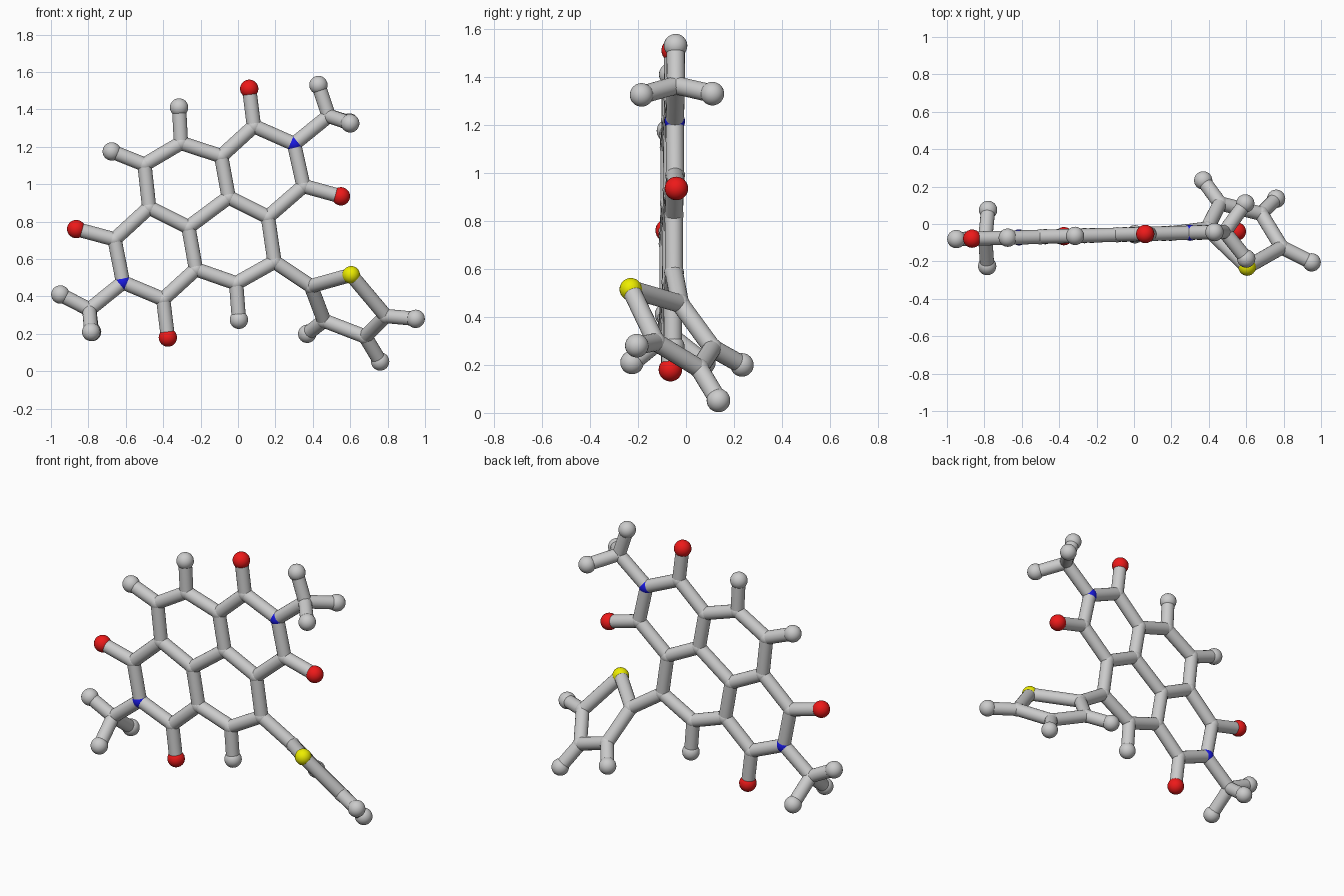
import bpy, bmesh
from mathutils import Vector

if "Cube" in bpy.data.objects:
    bpy.data.objects.remove(bpy.data.objects["Cube"])

STICK, TIP, JOINT = 0.038, 0.049, 0.041


def mat(name, col):
    m = bpy.data.materials.new(name)
    m.diffuse_color = (*col, 1)
    m.use_nodes = True
    m.node_tree.nodes["Principled BSDF"].inputs["Base Color"].default_value = m.diffuse_color
    return m


MATS = {"O": mat("red", (0.85, 0.01, 0.01)), "N": mat("blue", (0.01, 0.01, 0.75)),
        "S": mat("yellow", (0.85, 0.85, 0.0))}
NAMES = {"O": "oxygen_ball", "N": "nitrogen_joint", "S": "sulfur_ball",
         "H": "hydrogen_ball", "C": "carbon_joint"}
RADII = {"O": TIP, "H": TIP, "S": 0.047, "N": 0.043, "C": JOINT}


def finish(bm, name, material=None):
    me = bpy.data.meshes.new(name)
    for f in bm.faces:
        f.smooth = True
    bm.to_mesh(me)
    bm.free()
    ob = bpy.data.objects.new(name, me)
    bpy.context.collection.objects.link(ob)
    if material:
        me.materials.append(material)
    bpy.context.view_layer.objects.active = ob
    ob.select_set(True)
    bpy.ops.object.shade_smooth_by_angle()
    ob.select_set(False)


def ball(kind, p):
    bm = bmesh.new()
    bmesh.ops.create_uvsphere(bm, u_segments=24, v_segments=16, radius=RADII[kind])
    bmesh.ops.translate(bm, verts=bm.verts, vec=p)
    finish(bm, NAMES[kind], MATS.get(kind))


def stick(a, b):
    d = b - a
    bm = bmesh.new()
    bmesh.ops.create_cone(bm, cap_ends=True, segments=20, radius1=STICK,
                          radius2=STICK, depth=d.length)
    bmesh.ops.rotate(bm, verts=bm.verts, matrix=d.to_track_quat('Z', 'Y').to_matrix())
    bmesh.ops.translate(bm, verts=bm.verts, vec=(a + b) / 2)
    finish(bm, "bond_stick")


# atoms of the flat fused-ring sheet (x, z), lying on a slightly turned plane
sheet = {
    "O1": (.06, 1.51), "C1": (.085, 1.31), "N1": (.30, 1.215), "C2": (.35, .99),
    "O2": (.55, .935), "C3": (.16, .825), "C4": (-.05, .93), "C5": (-.09, 1.15),
    "C6": (-.305, 1.22), "H6": (-.315, 1.41), "C7": (-.50, 1.105), "H7": (-.675, 1.175),
    "C8": (-.475, .875), "C9": (-.265, .77), "C10": (-.225, .545), "C11": (-.01, .47),
    "H11": (.005, .275), "C12": (.195, .585), "C13": (-.66, .705), "O3": (-.865, .76),
    "N2": (-.615, .475), "C14": (-.40, .385), "O4": (-.375, .18),
    "C15": (.485, 1.365), "H15": (.43, 1.53), "C16": (-.795, .33), "H16": (-.95, .41),
}
atoms = {k: Vector((x, -.055 + .027 * x, z)) for k, (x, z) in sheet.items()}

# methyl hydrogens out of the sheet, and the tilted five-ring
extra = {
    "H15a": (.595, .11, 1.33), "H15b": (.60, -.185, 1.325),
    "H16a": (-.78, .075, .21), "H16b": (-.785, -.225, .21),
    "C17": (.39, -.025, .455), "S1": (.605, -.23, .515), "C18": (.46, .11, .27),
    "H18": (.37, .233, .20), "C19": (.68, .055, .185), "H19": (.76, .135, .052),
    "C20": (.79, -.125, .295), "H20": (.95, -.205, .28),
}
atoms.update({k: Vector(v) for k, v in extra.items()})

# chains of bonded atoms
chains = """O1 C1 N1 C2 C3 C4 C5 C1
C2 O2
C5 C6 C7 C8 C9 C4
C6 H6
C7 H7
C9 C10 C11 C12 C3
C11 H11
C8 C13 N2 C14 C10
C13 O3
C14 O4
N1 C15 H15
H15a C15 H15b
N2 C16 H16
H16a C16 H16b
C12 C17 S1 C20 C19 C18 C17
C18 H18
C19 H19
C20 H20"""

for key, p in atoms.items():
    ball(key[0], p)
for line in chains.splitlines():
    ks = line.split()
    for a, b in zip(ks, ks[1:]):
        stick(atoms[a], atoms[b])
